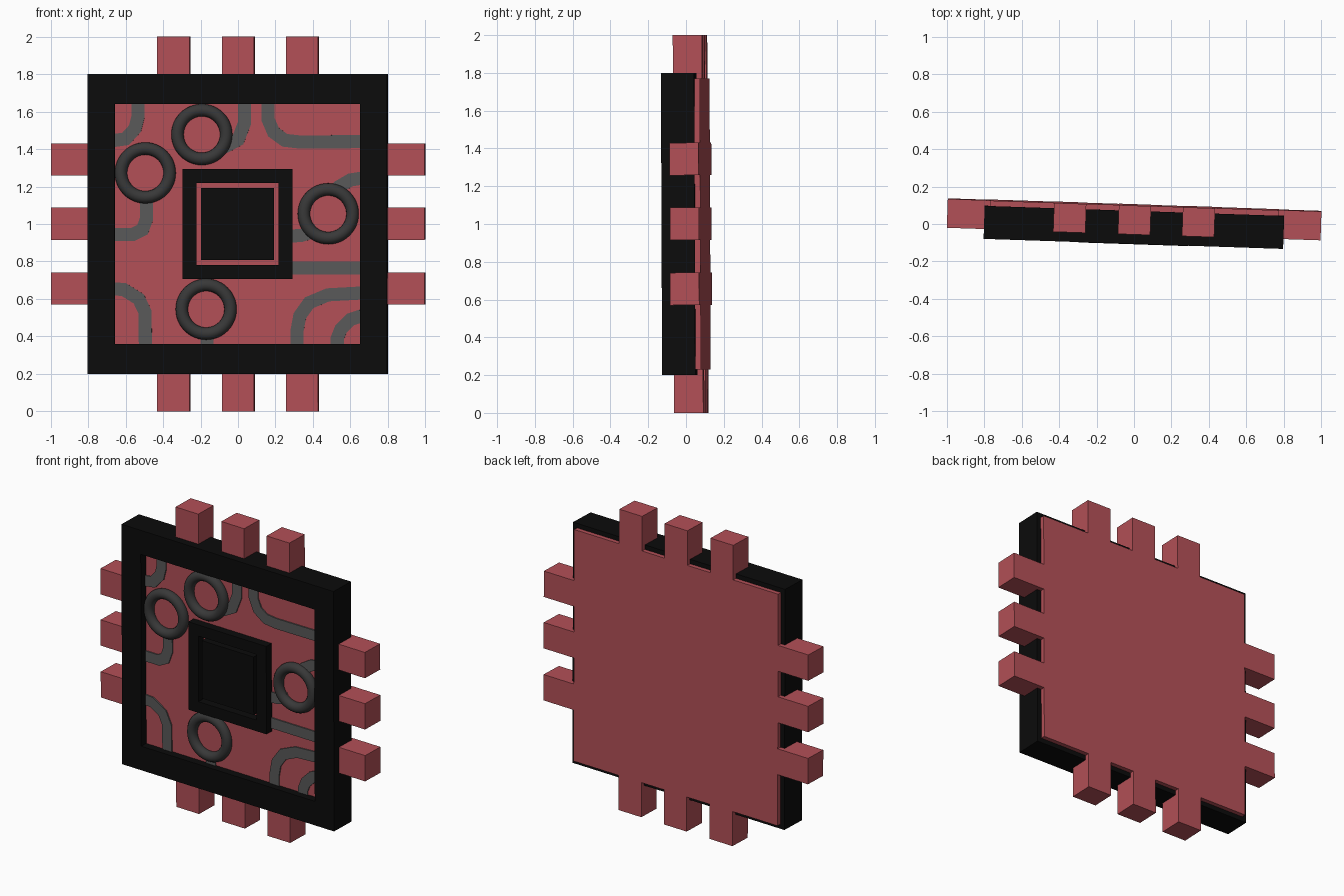
import bpy, bmesh, math
from mathutils import Matrix, Vector

if "Cube" in bpy.data.objects:
    bpy.data.objects.remove(bpy.data.objects["Cube"])

# The whole chip leans very slightly, so every part shares this placement
PLACE = (Matrix.Translation((0, 0, 1)) @ Matrix.Rotation(-0.0335, 4, 'Z')
         @ Matrix.Rotation(0.004, 4, 'X'))


def material(name, rgb):
    m = bpy.data.materials.new(name)
    m.diffuse_color = (*rgb, 1)
    m.use_nodes = True
    m.node_tree.nodes["Principled BSDF"].inputs["Base Color"].default_value = m.diffuse_color
    return m


RED = material("red", (0.45, 0.08, 0.095))
BLACK = material("black", (0.0035, 0.0035, 0.0035))
GREY = material("trace_grey", (0.1, 0.1, 0.1))
DARK = material("dark_grey", (0.04, 0.04, 0.04))


def finish(bm, name, mat):
    bmesh.ops.recalc_face_normals(bm, faces=bm.faces)
    me = bpy.data.meshes.new(name)
    bm.to_mesh(me)
    bm.free()
    me.materials.append(mat)
    ob = bpy.data.objects.new(name, me)
    ob.matrix_world = PLACE
    bpy.context.collection.objects.link(ob)
    return ob


def box(name, x0, x1, y0, y1, z0, z1, mat):
    bm = bmesh.new()
    bmesh.ops.create_cube(bm, size=1)
    for v in bm.verts:
        v.co = ((x0 + x1) / 2 + v.co.x * (x1 - x0),
                (y0 + y1) / 2 + v.co.y * (y1 - y0),
                (z0 + z1) / 2 + v.co.z * (z1 - z0))
    return finish(bm, name, mat)


def strip(name, side_a, side_b, y0, y1, mat, closed=False):
    """Solid band between two matching (x, z) outlines, from depth y0 to y1."""
    bm = bmesh.new()
    rows = [[bm.verts.new(c) for c in ((a[0], y0, a[1]), (b[0], y0, b[1]),
                                       (b[0], y1, b[1]), (a[0], y1, a[1]))]
            for a, b in zip(side_a, side_b)]
    n = len(rows)
    for i in range(n if closed else n - 1):
        p, q = rows[i], rows[(i + 1) % n]
        for k in range(4):
            bm.faces.new((p[k], p[(k + 1) % 4], q[(k + 1) % 4], q[k]))
    if not closed:
        bm.faces.new(rows[0])
        bm.faces.new(rows[-1])
    return finish(bm, name, mat)


def square_ring(name, outer, inner, y0, y1, mat):
    corners = [(-1, -1), (1, -1), (1, 1), (-1, 1)]
    return strip(name, [(x * outer[0], z * outer[1]) for x, z in corners],
                 [(x * inner[0], z * inner[1]) for x, z in corners],
                 y0, y1, mat, True)


def trace(name, path, y0, y1, half=0.035):
    """Flat mitred ribbon along a path given in front-view x, z."""
    pts = [Vector((x + 0.002, z - 1)) for x, z in path]
    a, b = [], []
    for i, p in enumerate(pts):
        d0 = (p - pts[i - 1]).normalized() if i else (pts[1] - p).normalized()
        d1 = (pts[i + 1] - p).normalized() if i < len(pts) - 1 else d0
        t = (d0 + d1).normalized()
        off = Vector((-t.y, t.x)) * half / max(t.dot(d0), 0.5)
        a.append(p + off)
        b.append(p - off)
    return strip(name, a, b, y0, y1, GREY)


FRONT, BACK = -0.052, 0.102

# Board and black frame
box("board", -0.77, 0.77, FRONT, BACK, -0.77, 0.77, RED)
square_ring("outer_frame", (0.8, 0.8), (0.655, 0.64), -0.103, 0.073, BLACK)

# Three pins on each side
for i, c in enumerate((-0.344, 0.002, 0.344)):
    h = 0.086
    for s, word in ((-1, "left"), (1, "right")):
        lo, hi = sorted((s * 0.76, s * 0.998))
        box(f"pin_{word}_{i}", lo, hi, FRONT, BACK, c - h, c + h, RED)
    for s, word in ((-1, "bottom"), (1, "top")):
        lo, hi = sorted((s * 0.76, s * 1.0))
        box(f"pin_{word}_{i}", c - h, c + h, FRONT, BACK, lo, hi, RED)

# Centre chip: raised square ring around a block
square_ring("chip_ring", (0.294, 0.293), (0.219, 0.219), -0.107, FRONT + 0.005, BLACK)
box("chip_block", -0.195, 0.195, -0.102, FRONT + 0.005, -0.193, 0.193, BLACK)

# Circuit traces
paths = [
    [(-0.67, 1.445), (-0.60, 1.455), (-0.55, 1.51), (-0.535, 1.57), (-0.535, 1.65)],
    [(0.035, 1.65), (0.035, 1.54), (0.0, 1.45), (-0.075, 1.41)],
    [(0.16, 1.65), (0.16, 1.56), (0.19, 1.49), (0.25, 1.447), (0.33, 1.438), (0.66, 1.44)],
    [(0.66, 1.245), (0.60, 1.235), (0.54, 1.20), (0.51, 1.17)],
    [(0.28, 0.935), (0.34, 0.94), (0.42, 0.965)],
    [(0.28, 0.765), (0.66, 0.765)],
    [(0.66, 0.632), (0.48, 0.622), (0.38, 0.58), (0.33, 0.51), (0.315, 0.43), (0.315, 0.35)],
    [(0.66, 0.51), (0.60, 0.49), (0.55, 0.44), (0.53, 0.39), (0.53, 0.35)],
    [(-0.67, 0.655), (-0.61, 0.65), (-0.53, 0.60), (-0.497, 0.53), (-0.495, 0.35)],
    [(-0.488, 1.14), (-0.488, 1.03), (-0.51, 0.97), (-0.56, 0.945), (-0.67, 0.945)],
    [(-0.165, 0.42), (-0.165, 0.35)],
]
for i, path in enumerate(paths):
    trace(f"trace_{i}", path, FRONT - 0.008, FRONT + 0.01)

# Round solder rings
for i, (x, z) in enumerate([(-0.193, 1.478), (-0.495, 1.273), (0.482, 1.055), (-0.17, 0.545)]):
    bpy.ops.mesh.primitive_torus_add(major_radius=0.13, minor_radius=0.033,
                                     major_segments=48, minor_segments=16)
    ob = bpy.context.object
    ob.name = f"solder_ring_{i}"
    ob.data.transform(Matrix.Translation((x + 0.002, FRONT - 0.01, z - 1))
                      @ Matrix.Rotation(math.pi / 2, 4, 'X'))
    ob.matrix_world = PLACE
    ob.data.materials.append(DARK)
    bpy.ops.object.shade_smooth()
